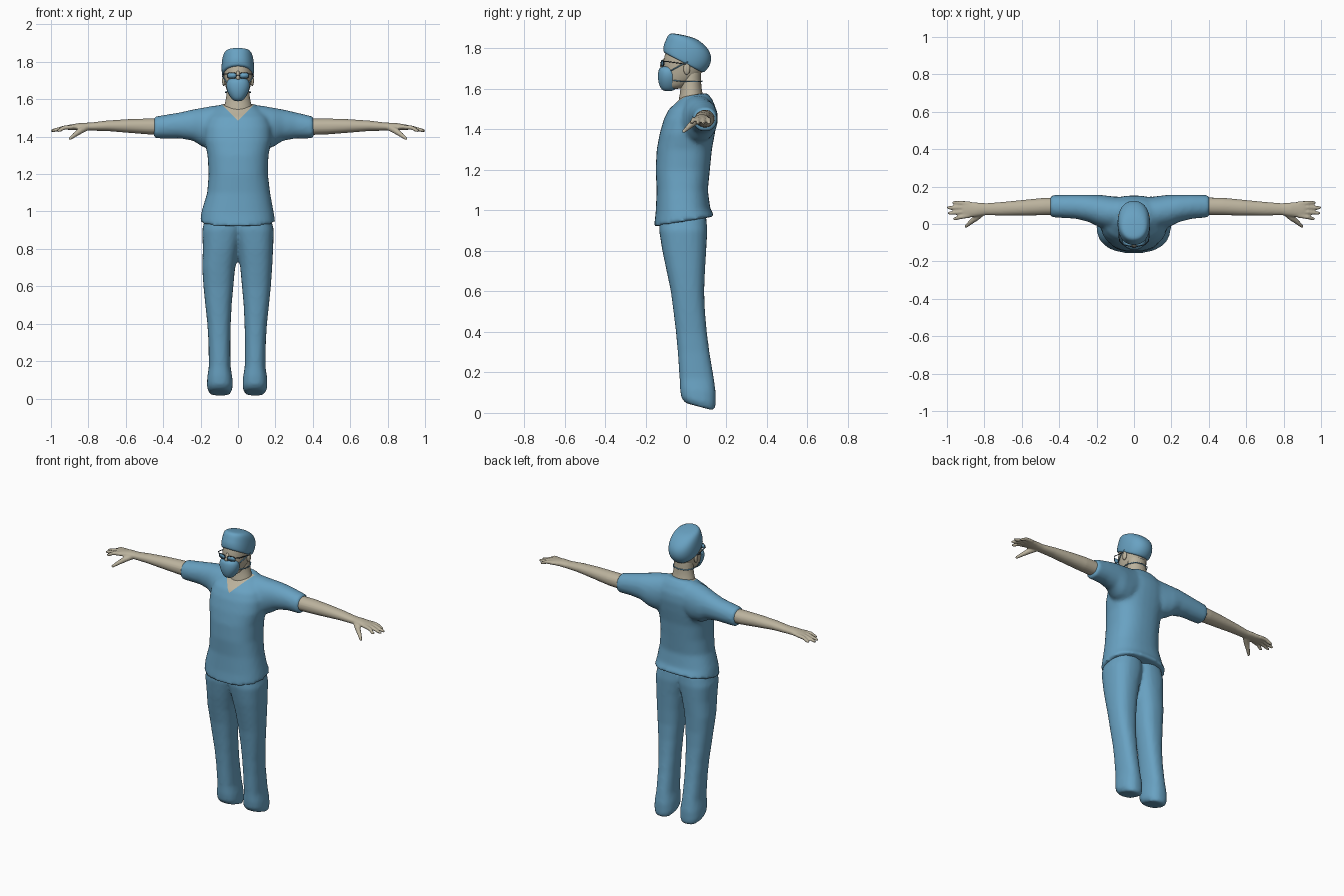
import bpy, bmesh, math
from mathutils import Vector

if "Cube" in bpy.data.objects:
    bpy.data.objects.remove(bpy.data.objects["Cube"])


def material(name, col):
    m = bpy.data.materials.new(name)
    m.diffuse_color = (*col, 1)
    m.use_nodes = True
    m.node_tree.nodes["Principled BSDF"].inputs["Base Color"].default_value = m.diffuse_color
    return m


BLUE = material("scrub_blue", (0.14, 0.36, 0.54))
SKIN = material("skin", (0.50, 0.45, 0.34))
DARK = material("dark_frame", (0.04, 0.06, 0.08))


def bridge(bm, rings):
    """Skin a list of equal rings of points and cap both ends."""
    vs = [[bm.verts.new(p) for p in r] for r in rings]
    n = len(vs[0])
    for a, b in zip(vs, vs[1:]):
        for i in range(n):
            j = (i + 1) % n
            bm.faces.new((a[i], a[j], b[j], b[i]))
    bm.faces.new(vs[0])
    bm.faces.new(vs[-1])


def unit_ring(n, p):
    out = []
    for i in range(n):
        a = 2 * math.pi * i / n
        c, s = math.cos(a), math.sin(a)
        out.append((math.copysign(abs(c) ** (2 / p), c), math.copysign(abs(s) ** (2 / p), s)))
    return out


def upright(bm, rows, n=24, p=2.3):
    """Rows: z, x0, x1, y0, y1, slope of the ring along y."""
    rings = []
    for z, x0, x1, y0, y1, t in rows:
        rings.append([((x0 + x1) / 2 + u * (x1 - x0) / 2, (y0 + y1) / 2 + v * (y1 - y0) / 2,
                       z + t * v * (y1 - y0) / 2) for u, v in unit_ring(n, p)])
    bridge(bm, rings)


def sideways(bm, rows, s, n=20, p=2.1):
    """Rows: x, y0, y1, z0, z1, on side s."""
    rings = []
    for x, y0, y1, z0, z1 in rows:
        rings.append([(s * x, (y0 + y1) / 2 + u * (y1 - y0) / 2, (z0 + z1) / 2 + v * (z1 - z0) / 2)
                      for u, v in unit_ring(n, p)])
    bridge(bm, rings)


def tube(bm, pts, s, n=10):
    """Points: x, y, z, radius."""
    ps = [Vector((s * x, y, z)) for x, y, z, r in pts]
    rings = []
    for i, p in enumerate(ps):
        d = ps[min(i + 1, len(ps) - 1)] - ps[max(i - 1, 0)]
        q = d.to_track_quat('Z', 'Y')
        rings.append([p + q @ Vector((pts[i][3] * u, pts[i][3] * v, 0)) for u, v in unit_ring(n, 2)])
    bridge(bm, rings)


def finish(name, bm, mat, voxel=0, smooth=0, subdiv=0):
    bmesh.ops.recalc_face_normals(bm, faces=bm.faces)
    me = bpy.data.meshes.new(name)
    bm.to_mesh(me)
    bm.free()
    ob = bpy.data.objects.new(name, me)
    bpy.context.collection.objects.link(ob)
    if voxel:
        m = ob.modifiers.new("fuse", 'REMESH')
        m.mode, m.voxel_size = 'VOXEL', voxel
    if smooth:
        m = ob.modifiers.new("soften", 'SMOOTH')
        m.factor, m.iterations = 0.5, smooth
    if subdiv:
        m = ob.modifiers.new("round", 'SUBSURF')
        m.levels = m.render_levels = subdiv
    dg = bpy.context.evaluated_depsgraph_get()
    me = bpy.data.meshes.new_from_object(ob.evaluated_get(dg))
    ob.modifiers.clear()
    ob.data = me
    me.materials.clear()
    me.materials.append(mat)
    for f in me.polygons:
        f.use_smooth = True
    return ob


# shirt: torso fused with both sleeves
bm = bmesh.new()
upright(bm, [(0.945, -.203, .2, -.158, .142, .17), (1.0, -.195, .19, -.15, .12, .08),
             (1.1, -.165, .172, -.145, .108, 0), (1.2, -.157, .16, -.15, .118, 0),
             (1.3, -.163, .163, -.145, .128, 0), (1.38, -.18, .18, -.13, .143, 0),
             (1.45, -.18, .18, -.11, .153, 0), (1.50, -.165, .165, -.085, .15, 0),
             (1.54, -.13, .13, -.05, .13, .1), (1.572, -.088, .088, -.02, .105, .15)], 32, 2.4)
for s, end in ((1, .405), (-1, .45)):
    sideways(bm, [(.05, -.01, .14, 1.36, 1.572), (.13, -.03, .15, 1.33, 1.566),
                  (.19, -.015, .157, 1.345, 1.555), (.24, .01, .157, 1.378, 1.546),
                  (.31, .028, .157, 1.39, 1.53), (end, .036, .154, 1.39, 1.507)], s, 24)
shirt = finish("shirt", bm, BLUE, .011, 7)

# V neckline: cut the front of the shirt and colour the opening as skin
shirt.data.materials.append(SKIN)
bm = bmesh.new()
bm.from_mesh(shirt.data)
for co, no in (((0, 0, 1.485), (-1, 0, 1)), ((0, 0, 1.485), (1, 0, 1)), ((0, .05, 0), (0, 1, 0))):
    bmesh.ops.bisect_plane(bm, geom=bm.verts[:] + bm.edges[:] + bm.faces[:],
                           plane_co=co, plane_no=no, dist=1e-5)
for f in bm.faces:
    c = f.calc_center_median()
    if c.z > 1.485 + abs(c.x) and c.y < .05:
        f.material_index = 1
bm.to_mesh(shirt.data)
bm.free()

# trousers: two legs fused at the hip, with covered feet
bm = bmesh.new()
for s, d in ((1, 0), (-1, .009)):
    rows = [(.03, .035, .145, -.005, .14, -.27), (.06, .024, .157, -.024, .147, -.2),
            (.11, .026, .156, -.03, .147, -.1), (.17, .036, .147, -.032, .138, 0),
            (.3, .037, .149, -.041, .116, 0), (.4, .035, .155, -.05, .103, 0),
            (.5, .03, .166, -.062, .094, 0), (.6, .021, .176, -.075, .09, 0),
            (.7, .012, .183, -.096, .094, 0), (.8, -.004, .188, -.117, .1, 0),
            (.9, -.03, .192, -.133, .106, 0), (.97, -.03, .175, -.13, .1, 0)]
    out = []
    for z, a, b, y0, y1, t in rows:
        k = d if z < .75 else 0
        a, b = a + k * .4, b + k
        out.append((z, a, b, y0, y1, t) if s > 0 else (z, -b, -a, y0, y1, t))
    upright(bm, out, 24, 2.4)
finish("trousers", bm, BLUE, .011, 5)

# bare arms with hands and fingers
for s, side in ((1, "left"), (-1, "right")):
    bm = bmesh.new()
    sideways(bm, [(.36, .048, .142, 1.408, 1.497), (.48, .047, .14, 1.412, 1.497),
                  (.58, .045, .13, 1.42, 1.494), (.7, .045, .118, 1.43, 1.486),
                  (.79, .047, .111, 1.432, 1.475), (.84, .04, .115, 1.434, 1.474),
                  (.89, .034, .12, 1.435, 1.466), (.915, .037, .118, 1.437, 1.461)], s)
    for y0, y1, tip in ((.045, .028, .965), (.067, .058, .994), (.089, .087, .998), (.11, .114, .97)):
        tube(bm, [(.88, y0, 1.452, .012), (.93, (y0 + y1) / 2, 1.448, .0115),
                  (tip - .01, y1, 1.433, .0095), (tip + .002, y1, 1.43, .006)], s)
    tube(bm, [(.81, .062, 1.449, .018), (.845, .032, 1.43, .017),
              (.875, .008, 1.408, .0125), (.902, -.016, 1.386, .008)], s)
    finish(side + "_arm", bm, SKIN, .0055, 3)

# neck
bm = bmesh.new()
upright(bm, [(1.5, -.085, .085, -.045, .1, 0), (1.56, -.078, .078, -.035, .088, 0),
             (1.6, -.065, .065, -.027, .077, 0), (1.66, -.06, .06, -.03, .075, 0),
             (1.72, -.06, .06, -.03, .075, 0)], 16, 2)
finish("neck", bm, SKIN, subdiv=2)

# head, with nose and ears
bm = bmesh.new()
upright(bm, [(1.6, -.03, .03, -.1, -.04, -.1), (1.62, -.05, .05, -.11, .01, -.1),
             (1.66, -.067, .067, -.115, .07, 0), (1.7, -.075, .075, -.113, .09, 0),
             (1.75, -.08, .08, -.112, .1, 0), (1.8, -.076, .076, -.1, .1, 0),
             (1.84, -.055, .055, -.07, .06, 0)], 16, 2.1)
finish("head", bm, SKIN, subdiv=2)
bm = bmesh.new()
tube(bm, [(0, -.1, 1.755, .008), (0, -.113, 1.73, .012), (0, -.12, 1.70, .016)], 1)
finish("nose", bm, SKIN, subdiv=1)
for s, side in ((1, "left"), (-1, "right")):
    bm = bmesh.new()
    bmesh.ops.create_uvsphere(bm, u_segments=12, v_segments=8, radius=1)
    for v in bm.verts:
        v.co = Vector((s * .076 + v.co.x * .009, .004 + v.co.y * .017, 1.70 + v.co.z * .03))
    finish(side + "_ear", bm, SKIN)

# surgical cap, lower at the back
bm = bmesh.new()
upright(bm, [(1.728, -.078, .078, -.105, .078, -.52), (1.732, -.087, .086, -.115, .09, -.52),
             (1.768, -.09, .088, -.112, .126, -.42), (1.808, -.087, .085, -.103, .128, -.25),
             (1.85, -.077, .075, -.088, .085, -.28), (1.866, -.05, .05, -.06, .04, -.2)], 20, 2.2)
finish("cap", bm, BLUE, subdiv=2)

# face mask
bm = bmesh.new()
upright(bm, [(1.588, -.022, .022, -.115, -.06, 0), (1.612, -.044, .044, -.132, -.04, 0),
             (1.65, -.063, .063, -.141, -.03, 0), (1.69, -.066, .066, -.139, -.035, .1),
             (1.716, -.045, .045, -.13, -.06, .1)], 16, 2.1)
finish("mask", bm, BLUE, subdiv=2)

# mask straps around the neck and up to the cap
for s, side in ((1, "left"), (-1, "right")):
    bm = bmesh.new()
    tube(bm, [(.055, -.06, 1.642, .003), (.068, -.02, 1.637, .003), (.067, .03, 1.636, .003),
              (.045, .068, 1.637, .003), (0, .079, 1.638, .003)], s, 6)
    tube(bm, [(.06, -.075, 1.69, .003), (.078, -.03, 1.715, .003), (.082, .01, 1.735, .003)], s, 6)
    finish(side + "_straps", bm, BLUE)

# glasses: lens plates, rims, bridge and temples
for s, side in ((1, "left"), (-1, "right")):
    rim = [(s * (.033 + .025 * u), -.123 + .012 * (.5 + .5 * u), 1.727 + .015 * v)
           for u, v in unit_ring(16, 3)]
    bm = bmesh.new()
    bridge(bm, [rim, [(x, y + .004, z) for x, y, z in rim]])
    finish(side + "_lens", bm, BLUE)
    bm = bmesh.new()
    for i in range(16):
        a, b = rim[i], rim[(i + 1) % 16]
        tube(bm, [(*a, .002), (*b, .002)], 1, 6)
    tube(bm, [(.057, -.112, 1.735, .0025), (.078, -.09, 1.735, .0025), (.084, 0, 1.722, .0025)], s, 6)
    tube(bm, [(0, -.127, 1.729, .002), (.01, -.123, 1.729, .002)], s, 6)
    finish(side + "_glasses_frame", bm, DARK)
